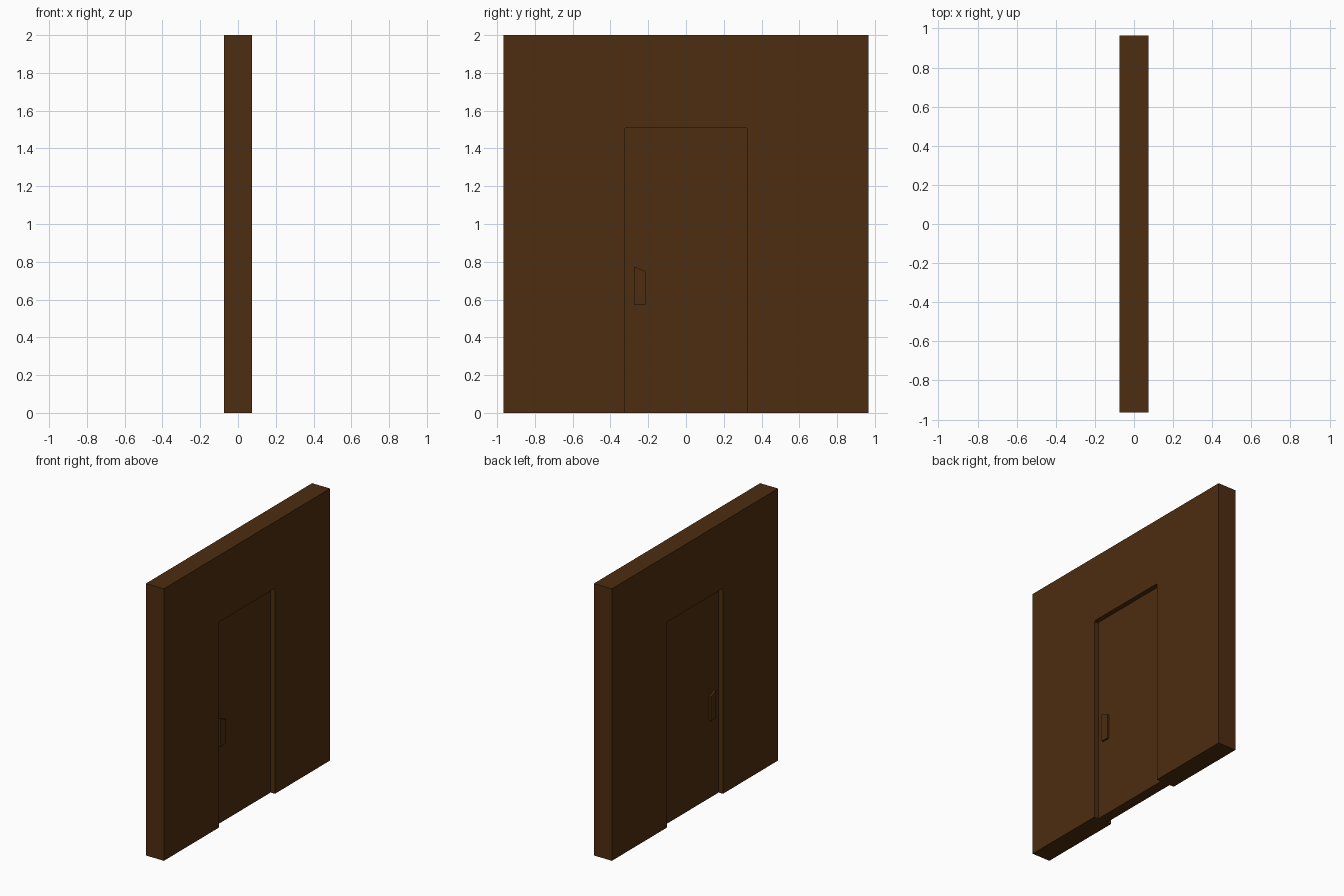
import bpy, bmesh

if "Cube" in bpy.data.objects:
    bpy.data.objects.remove(bpy.data.objects["Cube"])

brown = bpy.data.materials.new("dark_brown_wood")
brown.diffuse_color = (0.075, 0.026, 0.005, 1)
brown.use_nodes = True
brown.node_tree.nodes["Principled BSDF"].inputs["Base Color"].default_value = brown.diffuse_color


def plate(name, outline, x0, x1):
    """Extrude a (y, z) outline along x from x0 to x1."""
    bm = bmesh.new()
    face = bm.faces.new([bm.verts.new((x0, y, z)) for y, z in outline])
    ext = bmesh.ops.extrude_face_region(bm, geom=[face])
    moved = [v for v in ext["geom"] if isinstance(v, bmesh.types.BMVert)]
    bmesh.ops.translate(bm, verts=moved, vec=(x1 - x0, 0, 0))
    bmesh.ops.recalc_face_normals(bm, faces=bm.faces)
    mesh = bpy.data.meshes.new(name)
    bm.to_mesh(mesh)
    bm.free()
    mesh.materials.append(brown)
    obj = bpy.data.objects.new(name, mesh)
    bpy.context.collection.objects.link(obj)
    return obj


W, T = 0.965, 0.073           # wall half width, half thickness
DW, DH, DT = 0.325, 1.51, 0.038  # door half width, height, half thickness
C = 0.006                     # tiny corner cut of the opening

opening = [(-DW, 0), (-DW, DH - C), (-DW + C, DH),
           (DW - C, DH), (DW, DH - C), (DW, 0)]

# Wall with doorway
plate("wall", [(-W, 0)] + opening + [(W, 0), (W, 2), (-W, 2)], -T, T)

# Door leaf recessed equally on both sides
plate("door", opening, -DT, DT)

# Slant-topped handles, one on each side of the door
handle = [(-0.275, 0.57), (-0.215, 0.57), (-0.215, 0.75), (-0.275, 0.775)]
for name, s in (("handle_right", 1), ("handle_left", -1)):
    plate(name, handle, s * DT, s * (DT + 0.014))
